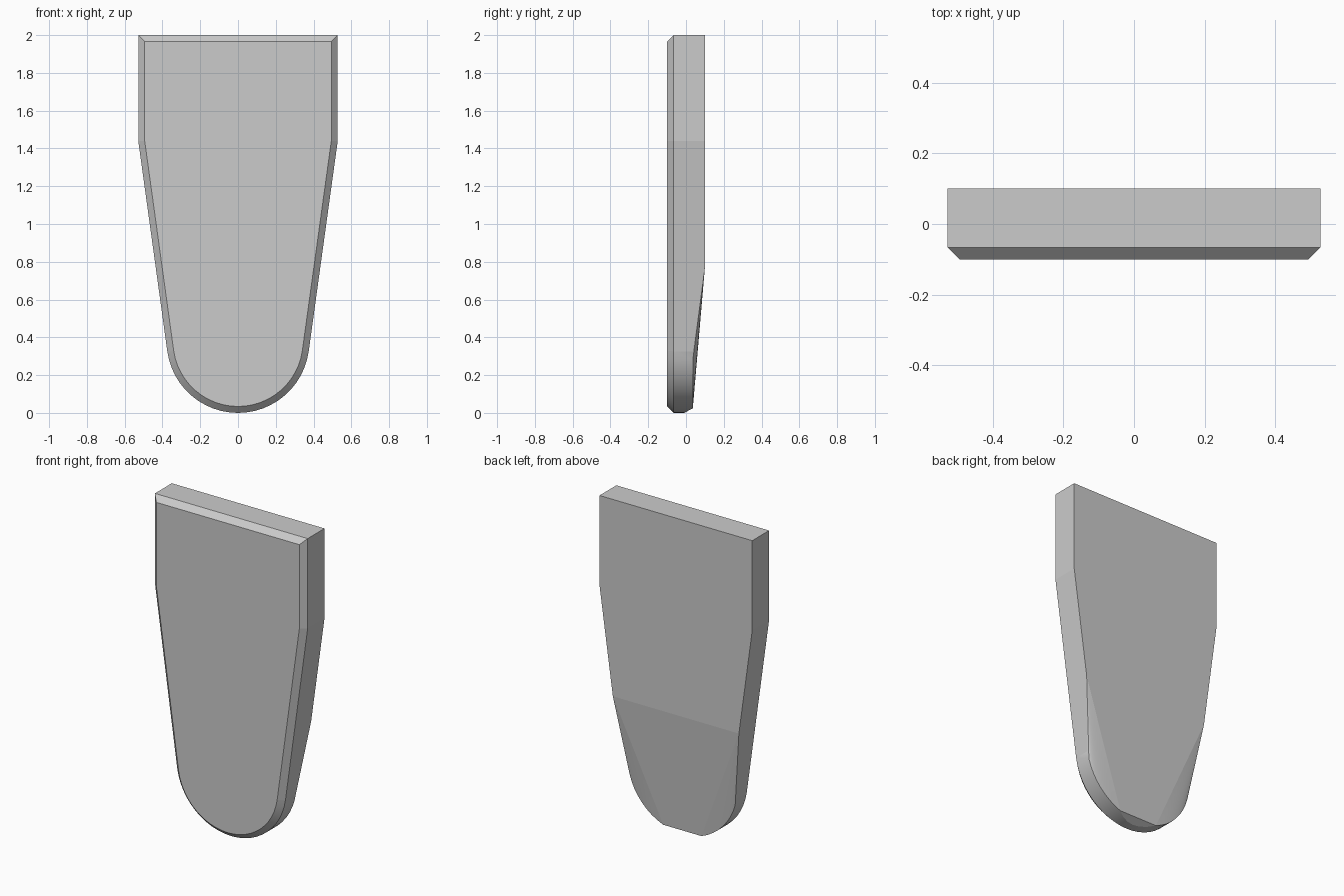
import bpy, bmesh
from math import sin, cos, radians

cube = bpy.data.objects.get("Cube")
if cube:
    bpy.data.objects.remove(cube, do_unlink=True)

HALF_W, TOP, SHOULDER = 0.528, 2.0, 1.44
RADIUS, TILT = 0.378, 8.0        # rounded tip and lean of the tapering sides
SEGS, FLAT = 24, 9               # tip segments; the back edge is cut straight after FLAT
FRONT, BEVEL, BACK, THIN = -0.1, 0.034, 0.1, 0.036
BEND = 0.77                      # height where the back starts to slope


def outline(inset):
    """Right shoulder, round tip and left shoulder, as x and z."""
    r = RADIUS - inset
    w = HALF_W - inset
    arc = []
    for i in range(SEGS + 1):
        a = radians(-TILT - (180 - 2 * TILT) * i / SEGS)
        arc.append((r * cos(a), RADIUS + r * sin(a)))
    return [(w, TOP - inset), (w, SHOULDER)] + arc + [(-w, SHOULDER), (-w, TOP - inset)]


bm = bmesh.new()
outer = outline(0)
face_loop = [bm.verts.new((x, FRONT, z)) for x, z in outline(BEVEL)]
rim_loop = [bm.verts.new((x, FRONT + BEVEL, z)) for x, z in outer]

# Back rim: full depth at the shoulders, thin at the tip, clipped under the tip
clip_z = outer[2 + FLAT][1]
back_loop = []
for i, (x, z) in enumerate(outer):
    y = BACK
    if 2 <= i <= SEGS + 2:
        y = THIN
        if FLAT < i - 2 < SEGS - FLAT:
            y = -0.01 + (THIN + 0.01) * z / clip_z
    back_loop.append(bm.verts.new((x, y, z)))

# Points on the side edges where the back bends
(x0, z0), (x1, z1) = outer[1], outer[2]
bend_x = x1 + (x0 - x1) * (BEND - z1) / (z0 - z1)
bend = [bm.verts.new((s * bend_x, BACK, BEND)) for s in (1, -1)]


def face(verts, smooth=False):
    bm.faces.new(verts).smooth = smooth


n = len(outer)
last = SEGS + 2
face(face_loop)
for i in range(n):
    j = (i + 1) % n
    curved = 2 <= i < last
    face([face_loop[i], face_loop[j], rim_loop[j], rim_loop[i]], curved)
    wall = [rim_loop[i], rim_loop[j], back_loop[j]]
    if i == 1:
        wall.append(bend[0])
    elif i == last:
        wall.append(bend[1])
    face(wall + [back_loop[i]], curved)

# Upper back, sloping lower back, clipped tip and the two side fans
a, b = 2 + FLAT, last - FLAT
face([back_loop[0], back_loop[1], bend[0], bend[1], back_loop[n - 2], back_loop[n - 1]])
face([bend[0], back_loop[a], back_loop[b], bend[1]])
face(back_loop[a:b + 1])
for i in range(FLAT):
    face([bend[0], back_loop[2 + i], back_loop[3 + i]], True)
    face([bend[1], back_loop[last - i - 1], back_loop[last - i]], True)

bmesh.ops.recalc_face_normals(bm, faces=bm.faces)
for e in bm.edges:
    e.smooth = e.calc_face_angle(0) < radians(30)

mesh = bpy.data.meshes.new("tapered_plate")
bm.to_mesh(mesh)
bm.free()
plate = bpy.data.objects.new("tapered_plate", mesh)
bpy.context.collection.objects.link(plate)

# Plain grey finish
grey = bpy.data.materials.new("light_grey")
grey.use_nodes = True
colour = (0.6, 0.6, 0.6, 1)
grey.diffuse_color = colour
grey.node_tree.nodes["Principled BSDF"].inputs["Base Color"].default_value = colour
mesh.materials.append(grey)
